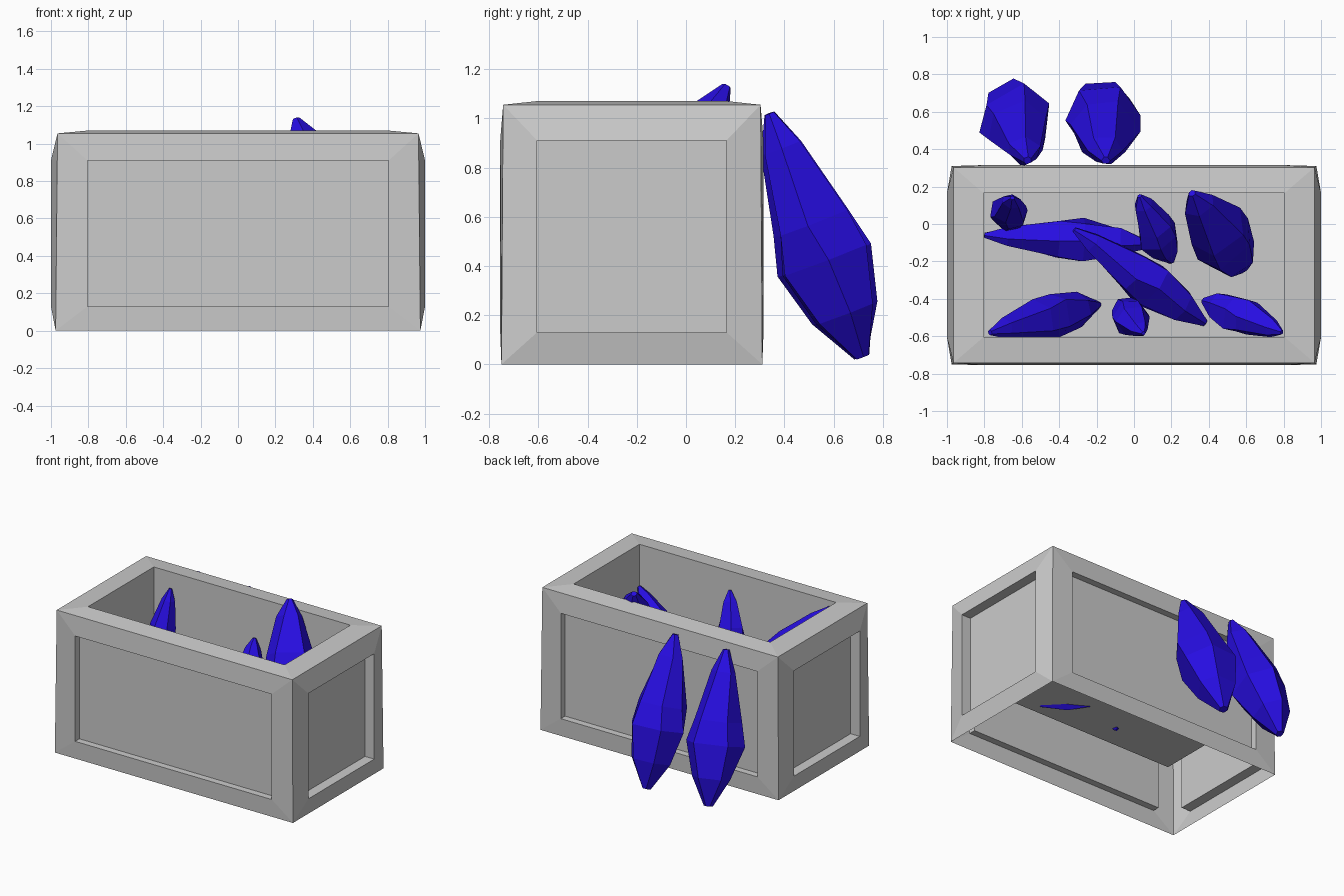
import bpy, bmesh, math, random
from mathutils import Vector

if "Cube" in bpy.data.objects:
    bpy.data.objects.remove(bpy.data.objects["Cube"])

blue = bpy.data.materials.new("crystal_blue")
blue.diffuse_color = (0.02, 0.004, 0.75, 1)
blue.use_nodes = True
blue.node_tree.nodes["Principled BSDF"].inputs["Base Color"].default_value = blue.diffuse_color


def finish(bm, name, mat=None):
    bmesh.ops.remove_doubles(bm, verts=bm.verts, dist=0.0005)
    bmesh.ops.recalc_face_normals(bm, faces=bm.faces)
    me = bpy.data.meshes.new(name)
    bm.to_mesh(me)
    bm.free()
    ob = bpy.data.objects.new(name, me)
    bpy.context.collection.objects.link(ob)
    if mat:
        me.materials.append(mat)
    return ob


def bridge(bm, a, b):
    """Quads between two loops of four points."""
    for i in range(4):
        j = (i + 1) % 4
        bm.faces.new([bm.verts.new(p) for p in (a[i], a[j], b[j], b[i])])


def cap(bm, loop):
    bm.faces.new([bm.verts.new(p) for p in loop])


# Crate: open-bottomed shell, each side a raised frame with a sunken panel
CY = -0.22
bm = bmesh.new()


def corner(sx, sy, top):
    return (sx * (0.965 if top else 0.975), CY + sy * (0.523 if top else 0.53), 1.055 if top else 0)


for s in (-1, 1):
    # long sides
    outer = [corner(a, s, t) for a, t in ((-1, 0), (1, 0), (1, 1), (-1, 1))]
    rim = [(a * 0.805, CY + s * 0.535, z) for a, z in ((-1, .13), (1, .13), (1, .91), (-1, .91))]
    panel = [(x, y - s * 0.05, z) for x, y, z in rim]
    bridge(bm, outer, rim)
    bridge(bm, rim, panel)
    cap(bm, panel)
    # short ends
    outer = [corner(s, a, t) for a, t in ((-1, 0), (1, 0), (1, 1), (-1, 1))]
    rim = [(s, CY + a * 0.385, z) for a, z in ((-1, .13), (1, .13), (1, .91), (-1, .91))]
    panel = [(x - s * 0.075, y, z) for x, y, z in rim]
    bridge(bm, outer, rim)
    bridge(bm, rim, panel)
    cap(bm, panel)

# top rim, inner walls and raised floor
quad = ((-1, -1), (1, -1), (1, 1), (-1, 1))
rim = [(a * 0.805, CY + b * 0.385, 1.07) for a, b in quad]
floor = [(x, y, 0.4) for x, y, z in rim]
bridge(bm, [corner(a, b, 1) for a, b in quad], rim)
bridge(bm, rim, floor)
cap(bm, floor)
finish(bm, "crate")


# Crystals: six-sided shards running from a top end to a bottom end
PROFILE = [(0, .12), (.14, .48), (.45, .95), (.6, 1.05), (.82, .75), (1, .16)]


def crystal(name, top, bottom, wide, deep, seed):
    rnd = random.Random(seed)
    top, bottom = Vector(top), Vector(bottom)
    axis = (bottom - top).normalized()
    side = axis.cross(Vector((0, 0, 1))).normalized()
    up = side.cross(axis)
    phase = rnd.uniform(0, 1)
    bm = bmesh.new()
    rings = []
    for t, r in PROFILE:
        c = top.lerp(bottom, t)
        ring = []
        for k in range(6):
            a = phase + k * math.tau / 6 + rnd.uniform(-.15, .15)
            q = r * rnd.uniform(.88, 1.08)
            ring.append(bm.verts.new(c + side * math.cos(a) * q * wide + up * math.sin(a) * q * deep))
        rings.append(ring)
    for a, b in zip(rings, rings[1:]):
        for k in range(6):
            j = (k + 1) % 6
            bm.faces.new((a[k], a[j], b[j], b[k]))
    bm.faces.new(rings[0])
    bm.faces.new(rings[-1])
    finish(bm, name, blue)


# two shards leaning on the back of the crate
crystal("leaning_crystal_left", (-.57, .34, 1.02), (-.68, .71, .03), .19, .18, 1)
crystal("leaning_crystal_right", (-.15, .34, 1.02), (-.18, .72, .03), .2, .18, 2)

# shards heaped inside the crate
inside = [
    ((-.65, .14, .96), (-.68, .0, .40), .10, .09),
    ((-.80, -.06, .52), (.08, -.11, .46), .12, .12),
    ((-.32, -.03, .70), (.38, -.53, .41), .13, .12),
    ((.03, .15, .77), (.20, -.20, .42), .11, .11),
    ((.31, .165, 1.13), (.58, -.24, .42), .18, .17),
    ((-.77, -.58, 1.03), (-.19, -.43, .40), .12, .12),
    ((.05, -.585, .94), (-.08, -.43, .42), .10, .09),
    ((.79, -.58, .77), (.37, -.41, .43), .11, .10),
]
for i, (t, b, w, d) in enumerate(inside):
    crystal(f"crate_crystal_{i + 1}", t, b, w, d, 10 + i)
